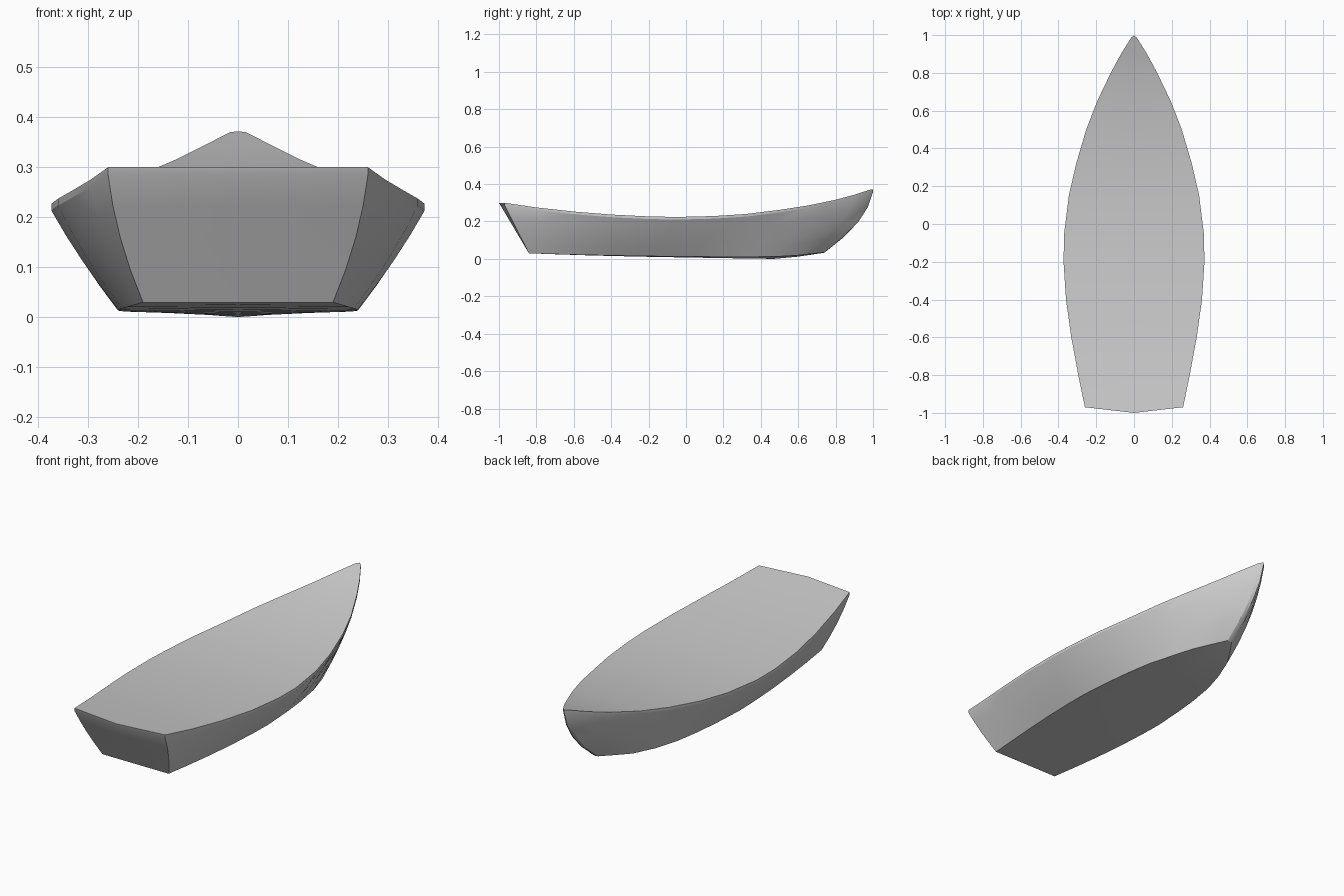
import bpy, bmesh

if "Cube" in bpy.data.objects:
    bpy.data.objects.remove(bpy.data.objects["Cube"])

# Sheer line: (y, half width, height)
SHEER = [(-0.97, 0.26, 0.30), (-0.8, 0.295, 0.275), (-0.6, 0.332, 0.253), (-0.4, 0.36, 0.237),
         (-0.2, 0.373, 0.227), (-0.05, 0.370, 0.224), (0.15, 0.345, 0.229), (0.32, 0.306, 0.24),
         (0.5, 0.253, 0.262), (0.65, 0.195, 0.285), (0.8, 0.123, 0.316), (0.9, 0.069, 0.343),
         (0.985, 0.016, 0.37)]
# Bottom edge (chine): (y, half width, height, keel height)
CHINE = [(-0.84, 0.19, 0.03, 0.03), (-0.6, 0.216, 0.022, 0.021), (-0.3, 0.238, 0.016, 0.013),
         (-0.08, 0.24, 0.013, 0.009), (0.15, 0.222, 0.011, 0.005), (0.33, 0.196, 0.011, 0.002),
         (0.48, 0.152, 0.012, 0.0), (0.6, 0.106, 0.019, 0.012), (0.74, 0.013, 0.035, 0.033)]


def sample(table, y):
    for a, b in zip(table, table[1:]):
        if y <= b[0] + 1e-6:
            f = (y - a[0]) / (b[0] - a[0])
            return [p + (q - p) * f for p, q in zip(a, b)]
    return list(table[-1])


def half_section(y, w, z):
    """Keel centre, flared side, rail lip and deck centre of one station."""
    t = (y - SHEER[0][0]) / (SHEER[-1][0] - SHEER[0][0])
    cy, cw, cz, kz = sample(CHINE, -0.84 + 1.58 * t)
    pts = [(0, cy, kz)]
    steps = 4
    for i in range(steps + 1):
        f = i / steps
        bulge = 4 * f * (1 - f)
        pts.append((cw + (w - cw) * f + 0.01 * bulge * (1 - t),
                    cy + (y - cy) * f + 0.05 * bulge * t ** 6,
                    cz + (z - 0.014 - cz) * f))
    pts.append((w, y, z))
    centre_y = y - 0.03 if t < 0.01 else y + 0.015 if t > 0.99 else y
    pts.append((0, centre_y, z + (0.002 if t > 0.99 else 0)))
    return pts


# Covered hull, right half, mirrored across x
bm = bmesh.new()
rings = [[bm.verts.new(p) for p in half_section(*s)] for s in SHEER]
for a, b in zip(rings, rings[1:]):
    for i in range(len(a) - 1):
        bm.faces.new((a[i], a[i + 1], b[i + 1], b[i]))

# Transom and stem: strips from the side edge to the centre line
for ring in (rings[0], rings[-1]):
    low, top = ring[0], ring[-1]
    side = ring[1:-1]
    centre = [low]
    for v in side[1:-1]:
        f = (v.co.z - low.co.z) / (top.co.z - low.co.z)
        c = low.co.lerp(top.co, f)
        if ring is rings[-1]:
            c.y = v.co.y + 0.015 * f
        centre.append(bm.verts.new(c))
    centre.append(top)
    for i in range(len(side) - 1):
        bm.faces.new((centre[i], side[i], side[i + 1], centre[i + 1]))
bmesh.ops.recalc_face_normals(bm, faces=bm.faces)
mesh = bpy.data.meshes.new("boat_hull")
bm.to_mesh(mesh)
bm.free()

hull = bpy.data.objects.new("boat_hull", mesh)
bpy.context.collection.objects.link(hull)
mirror = hull.modifiers.new("mirror", 'MIRROR')
mirror.use_clip = True
mirror.merge_threshold = 0.0005
bpy.context.view_layer.objects.active = hull
hull.select_set(True)
bpy.ops.object.modifier_apply(modifier="mirror")
bm = bmesh.new()
bm.from_mesh(mesh)
bmesh.ops.recalc_face_normals(bm, faces=bm.faces)
bm.to_mesh(mesh)
bm.free()
bpy.ops.object.shade_smooth_by_angle(angle=0.35)
